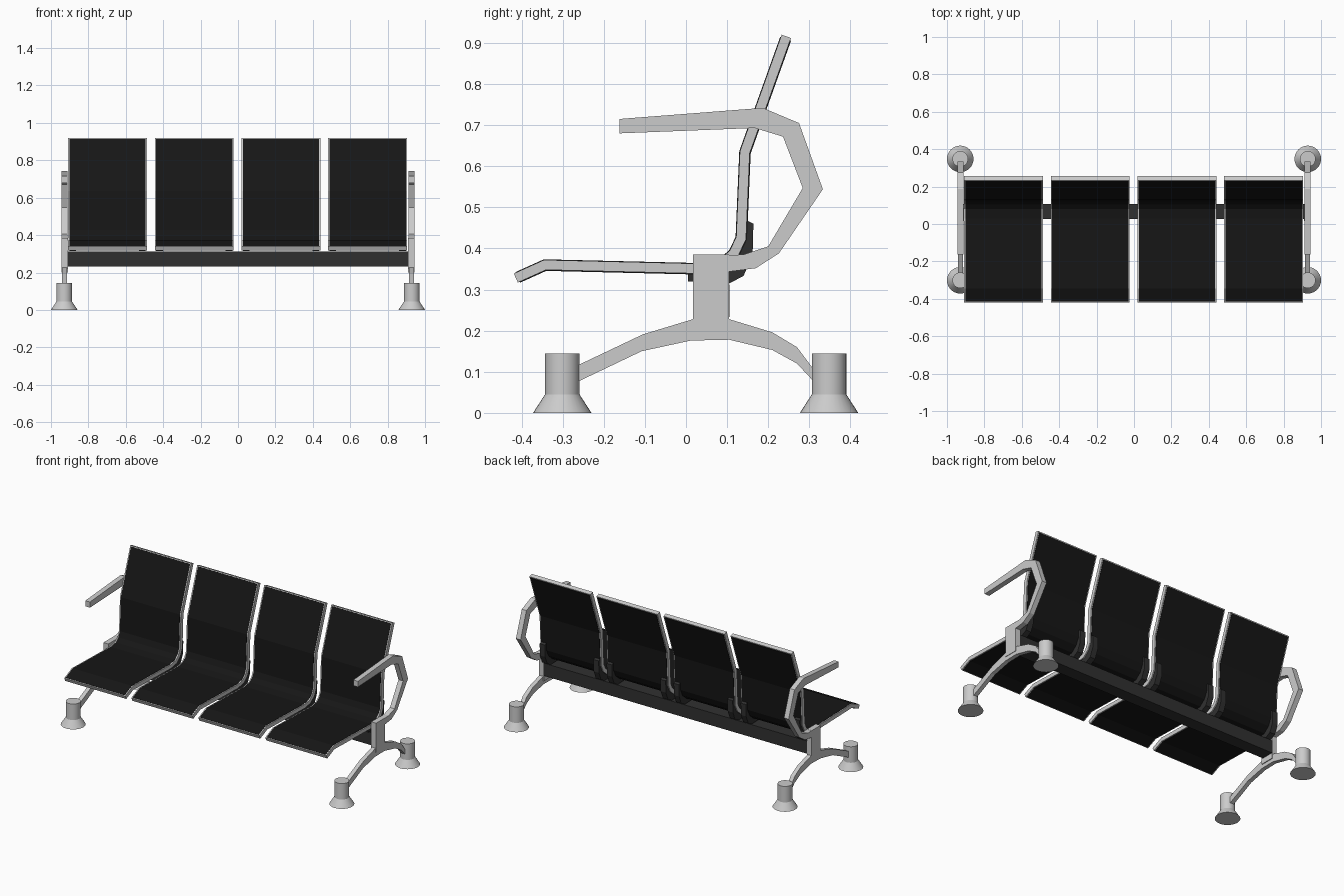
import bpy, bmesh
from mathutils import Vector

if "Cube" in bpy.data.objects:
    bpy.data.objects.remove(bpy.data.objects["Cube"])


def material(name, v):
    m = bpy.data.materials.new(name)
    m.diffuse_color = (v, v, v, 1)
    m.use_nodes = True
    m.node_tree.nodes["Principled BSDF"].inputs["Base Color"].default_value = m.diffuse_color
    return m


PAD = material("black_pad", 0.008)
STEEL = material("dark_steel", 0.03)


def finish(name, bm, mat=None):
    bmesh.ops.recalc_face_normals(bm, faces=bm.faces)
    me = bpy.data.meshes.new(name)
    bm.to_mesh(me)
    bm.free()
    ob = bpy.data.objects.new(name, me)
    bpy.context.collection.objects.link(ob)
    if mat:
        me.materials.append(mat)
    return ob


def extrude_x(name, profile, x0, x1, mat=None):
    """Closed (y, z) profile swept from x0 to x1."""
    bm = bmesh.new()
    a = [bm.verts.new((x0, y, z)) for y, z in profile]
    b = [bm.verts.new((x1, y, z)) for y, z in profile]
    bm.faces.new(a)
    bm.faces.new(b[::-1])
    for i in range(len(a)):
        bm.faces.new((a[i - 1], a[i], b[i], b[i - 1]))
    return finish(name, bm, mat)


def offset(path, d):
    """Mitred parallel of an open path, positive towards the left."""
    pts = [Vector(p) for p in path]
    dirs = [(q - p).normalized() for p, q in zip(pts, pts[1:])]
    out = []
    for p, a, b in zip(pts, [dirs[0]] + dirs, dirs + [dirs[-1]]):
        n1, n2 = Vector((-a.y, a.x)), Vector((-b.y, b.x))
        m = (n1 + n2).normalized()
        out.append(tuple(p + m * (d / m.dot(n1))))
    return out


def band(path, d0, d1):
    return offset(path, d0) + offset(path, d1)[::-1]


# Seat shell centre line, from front lip to top of back
SEAT = [(-0.414, 0.328), (-0.343, 0.360), (0.03, 0.351), (0.085, 0.361),
        (0.116, 0.387), (0.134, 0.425), (0.143, 0.634), (0.244, 0.916)]
inner = [tuple(Vector(SEAT[0]).lerp(Vector(SEAT[1]), 0.06))] + SEAT[1:-1] + \
        [tuple(Vector(SEAT[-1]).lerp(Vector(SEAT[-2]), 0.02))]

# L-shaped support under the seat and up its back
BRACKET = [(0.005, 0.340), (0.005, 0.320), (0.105, 0.315), (0.140, 0.333),
           (0.162, 0.385), (0.164, 0.460), (0.150, 0.467), (0.146, 0.425),
           (0.125, 0.380), (0.09, 0.350)]

W = 0.211
for i in range(4):
    cx = -0.002 + (i - 1.5) * 0.4635
    extrude_x(f"seat_shell_{i}", band(SEAT, 0.012, -0.012), cx - W, cx + W)
    w = W - 0.007
    extrude_x(f"seat_pad_{i}", band(inner, 0.0135, 0.004), cx - w, cx + w, PAD)
    extrude_x(f"seat_underside_{i}", band(inner, -0.004, -0.0145), cx - w, cx + w, PAD)
    for s in (-1, 1):
        xc = cx + s * (W - 0.025)
        extrude_x(f"seat_bracket_{i}", BRACKET, xc - 0.018, xc + 0.018, STEEL)

# Cross beam
extrude_x("beam", [(0.027, 0.233), (0.106, 0.233), (0.106, 0.312), (0.027, 0.312)],
          -0.912, 0.912, STEEL)

# End frame outlines
LEG = [(-0.265, 0.115), (-0.105, 0.191), (0.017, 0.228), (0.105, 0.228), (0.21, 0.196),
       (0.27, 0.16), (0.312, 0.104), (0.312, 0.075), (0.27, 0.12), (0.21, 0.153),
       (0.105, 0.178), (0.012, 0.176), (-0.108, 0.15), (-0.265, 0.075)]
ARM = [(-0.162, 0.715), (0.187, 0.742), (0.275, 0.705), (0.333, 0.544), (0.226, 0.388),
       (0.17, 0.352), (0.10, 0.343), (0.10, 0.384), (0.14, 0.385), (0.20, 0.405),
       (0.284, 0.547), (0.236, 0.672), (0.167, 0.693), (-0.162, 0.68)]
POST = [(0.017, 0.20), (0.105, 0.20), (0.105, 0.385), (0.017, 0.385)]


def foot(name, x, y):
    """Flared round foot: cone base with a cylinder on top."""
    bm = bmesh.new()
    rings = []
    for r, z in ((0.071, 0), (0.042, 0.045), (0.042, 0.145)):
        c = bmesh.ops.create_circle(bm, segments=32, radius=r)["verts"]
        bmesh.ops.translate(bm, verts=c, vec=(x, y, z))
        rings.append(c)
    for a, b in zip(rings, rings[1:]):
        for k in range(32):
            n = (k + 1) % 32
            bm.faces.new((a[k], a[n], b[n], b[k])).smooth = True
    bm.faces.new(rings[0][::-1])
    bm.faces.new(rings[-1])
    for e in bm.edges:
        if abs(e.verts[0].co.z - e.verts[1].co.z) < 1e-5:
            e.smooth = False
    finish(name, bm)


for side, s in (("left", -1), ("right", 1)):
    extrude_x(f"{side}_armrest", ARM, s * 0.911, s * 0.943)
    extrude_x(f"{side}_post", POST, s * 0.909, s * 0.943)
    extrude_x(f"{side}_leg", LEG, s * 0.914, s * 0.940)
    foot(f"{side}_front_foot", s * 0.929, -0.301)
    foot(f"{side}_rear_foot", s * 0.929, 0.348)
